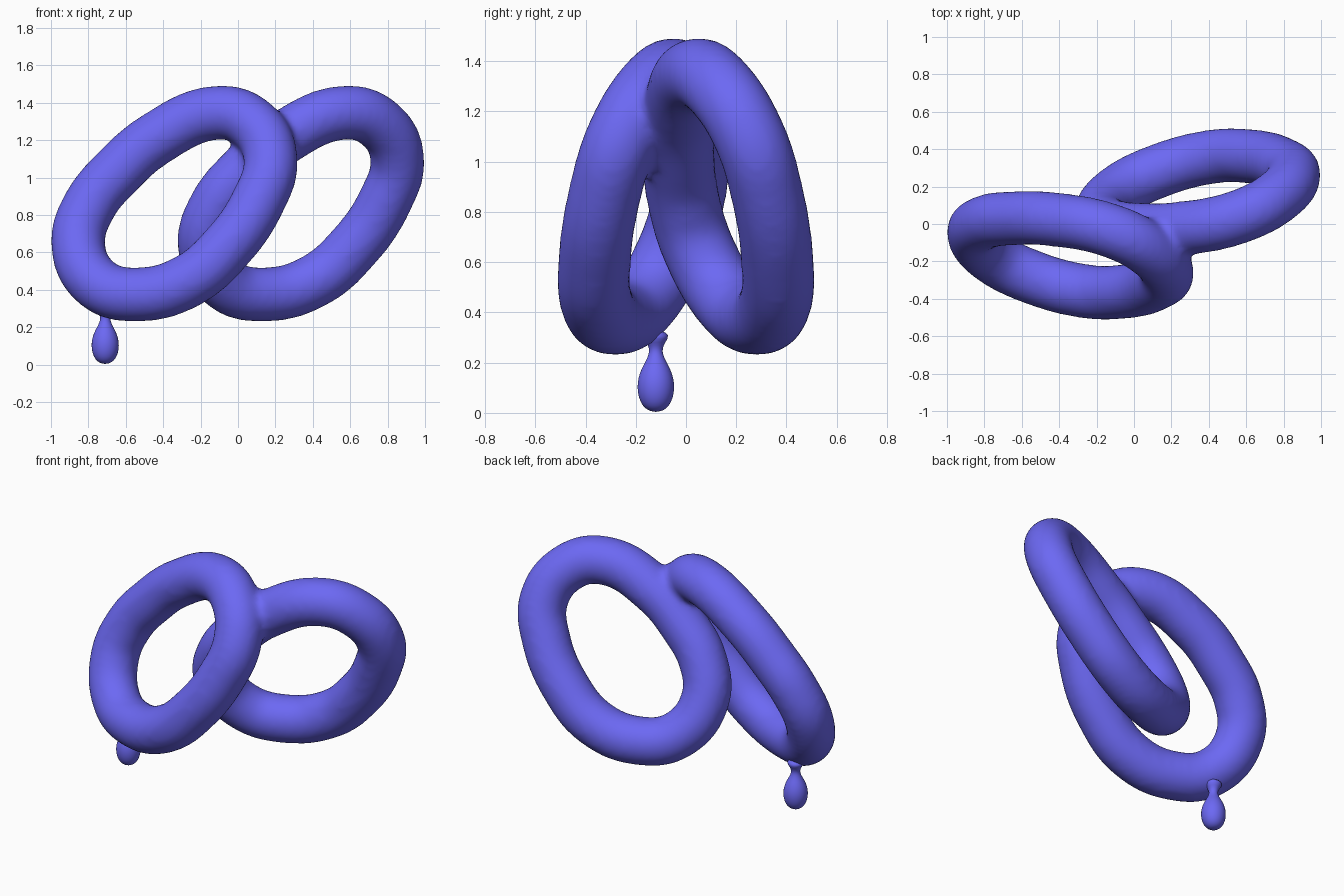
import bpy, bmesh, math

if "Cube" in bpy.data.objects:
    bpy.data.objects.remove(bpy.data.objects["Cube"])

mat = bpy.data.materials.new("violet_blue")
mat.diffuse_color = (0.15, 0.14, 0.9, 1)
mat.use_nodes = True
mat.node_tree.nodes["Principled BSDF"].inputs["Base Color"].default_value = mat.diffuse_color

# Centreline of one leaning oval ring, as (x, z) offsets from its centre
OVAL = [(.23, .48), (.42, .42), (.515, .23), (.45, .01), (.28, -.24), (.07, -.42),
        (-.20, -.492), (-.41, -.435), (-.515, -.22), (-.45, -.01), (-.31, .16), (-.10, .34)]


def ring(name, cx, side):
    """Round tube along the oval, laid in a tilted plane (mirrored by side)."""
    cu = bpy.data.curves.new(name, 'CURVE')
    cu.dimensions = '3D'
    cu.bevel_depth = .146
    cu.bevel_resolution = 8
    cu.resolution_u = 10
    sp = cu.splines.new('BEZIER')
    sp.bezier_points.add(len(OVAL) - 1)
    sp.use_cyclic_u = True
    for p, (dx, dz) in zip(sp.bezier_points, OVAL):
        p.co = (cx + dx, side * (.155 + .38 * dx - .42 * dz), .867 + dz)
        p.handle_left_type = p.handle_right_type = 'AUTO'
    ob = bpy.data.objects.new(name, cu)
    bpy.context.collection.objects.link(ob)
    return ob


# Two mirrored rings, fused where they touch
rings = [ring("linked_rings", -.34, -1), ring("right_ring", .337, 1)]
bpy.ops.object.select_all(action='DESELECT')
for r in rings:
    r.select_set(True)
bpy.context.view_layer.objects.active = rings[0]
bpy.ops.object.convert(target='MESH')
bpy.ops.object.join()
body = bpy.context.object
body.name = "linked_rings"
rm = body.modifiers.new("fuse", 'REMESH')
rm.mode = 'VOXEL'
rm.voxel_size = .02
rm.use_smooth_shade = True
sm = body.modifiers.new("soften", 'SMOOTH')
sm.factor = .5
sm.iterations = 14
body.data.materials.clear()
body.data.materials.append(mat)

# Hanging drop with a thin neck flaring into the ring
PROFILE = [(0, .003), (.03, .009), (.053, .027), (.069, .06), (.075, .1), (.071, .14),
           (.056, .18), (.038, .21), (.028, .235), (.026, .255), (.036, .28), (.06, .31), (0, .34)]
bm = bmesh.new()
vs = [bm.verts.new((r, 0, z)) for r, z in PROFILE]
es = [bm.edges.new(p) for p in zip(vs, vs[1:])]
bmesh.ops.spin(bm, geom=vs + es, cent=(0, 0, 0), axis=(0, 0, 1), angle=2 * math.pi, steps=24)
bmesh.ops.remove_doubles(bm, verts=bm.verts, dist=1e-4)
bmesh.ops.recalc_face_normals(bm, faces=bm.faces)
for f in bm.faces:
    f.smooth = True
me = bpy.data.meshes.new("drop")
bm.to_mesh(me)
bm.free()
me.materials.append(mat)
drop = bpy.data.objects.new("drop", me)
drop.location = (-.71, -.12, 0)
bpy.context.collection.objects.link(drop)
sub = drop.modifiers.new("round", 'SUBSURF')
sub.levels = sub.render_levels = 1
